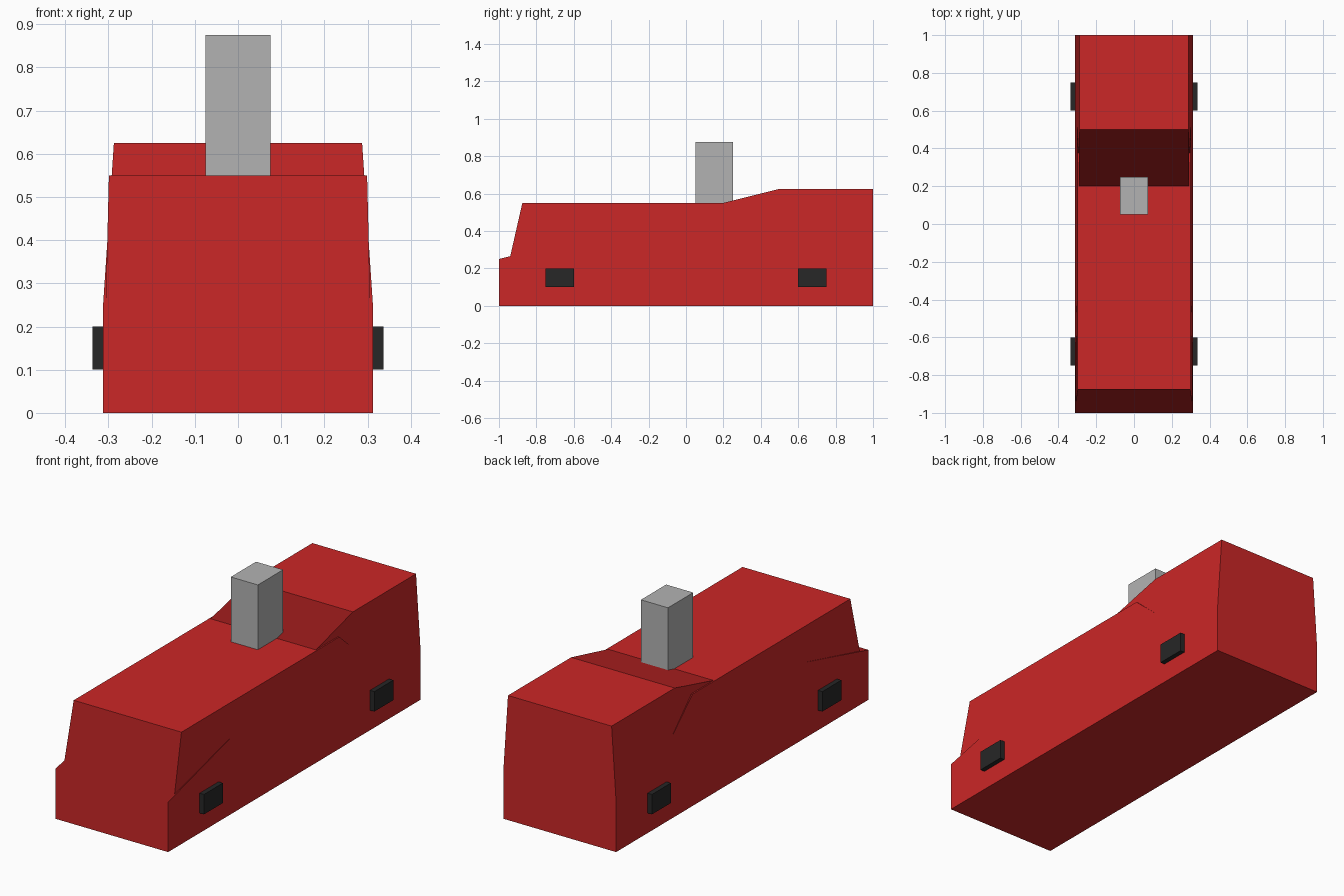
import bpy

if "Cube" in bpy.data.objects:
    bpy.data.objects.remove(bpy.data.objects["Cube"])


def material(name, rgb):
    mat = bpy.data.materials.new(name)
    mat.diffuse_color = (*rgb, 1)
    mat.use_nodes = True
    mat.node_tree.nodes["Principled BSDF"].inputs["Base Color"].default_value = mat.diffuse_color
    return mat


def frustum(name, bottom, top, mat):
    """Tapered box between two level rectangles given as (x0, x1, y0, y1, z)."""
    verts = []
    for x0, x1, y0, y1, z in (bottom, top):
        verts += [(x0, y0, z), (x1, y0, z), (x1, y1, z), (x0, y1, z)]
    faces = [(3, 2, 1, 0), (4, 5, 6, 7)]
    faces += [(i, (i + 1) % 4, (i + 1) % 4 + 4, i + 4) for i in range(4)]
    mesh = bpy.data.meshes.new(name)
    mesh.from_pydata(verts, [], faces)
    mesh.update()
    # Shade every side like a plain box side, even where it leans
    sides = [(0, 0, -1), (0, 0, 1), (0, -1, 0), (1, 0, 0), (0, 1, 0), (-1, 0, 0)]
    mesh.normals_split_custom_set([n for n in sides for _ in range(4)])
    obj = bpy.data.objects.new(name, mesh)
    bpy.context.collection.objects.link(obj)
    mesh.materials.append(mat)
    return obj


def box(name, x0, x1, y0, y1, z0, z1, mat):
    return frustum(name, (x0, x1, y0, y1, z0), (x0, x1, y0, y1, z1), mat)


red = material("body_red", (0.6, 0.02, 0.02))
black = material("wheel_black", (0.02, 0.02, 0.02))
grey = material("chimney_grey", (0.45, 0.45, 0.45))
W = 0.3125  # half width of the body

# Lower body
box("lower_body", -W, W, -1, 1, 0, 0.25, red)

# Long front hull with steep nose
frustum("front_hull", (-W, W, -1, 1, 0), (-0.299, 0.299, -0.875, 0.375, 0.55), red)

# Raised rear cab with long sloping front
frustum("rear_cab", (-W, W, -1, 1, 0.25), (-0.2875, 0.2875, 0.5, 1, 0.625), red)

# Chimney
box("chimney", -0.075, 0.075, 0.05, 0.25, 0.55, 0.875, grey)

# Block wheels, mirrored left/right and front/back
for side, sx in (("left", -1), ("right", 1)):
    for end, y0 in (("front", -0.75), ("back", 0.6)):
        x0, x1 = sorted((sx * 0.29, sx * 0.3365))
        box(f"{end}_{side}_wheel", x0, x1, y0, y0 + 0.15, 0.1, 0.2, black)
